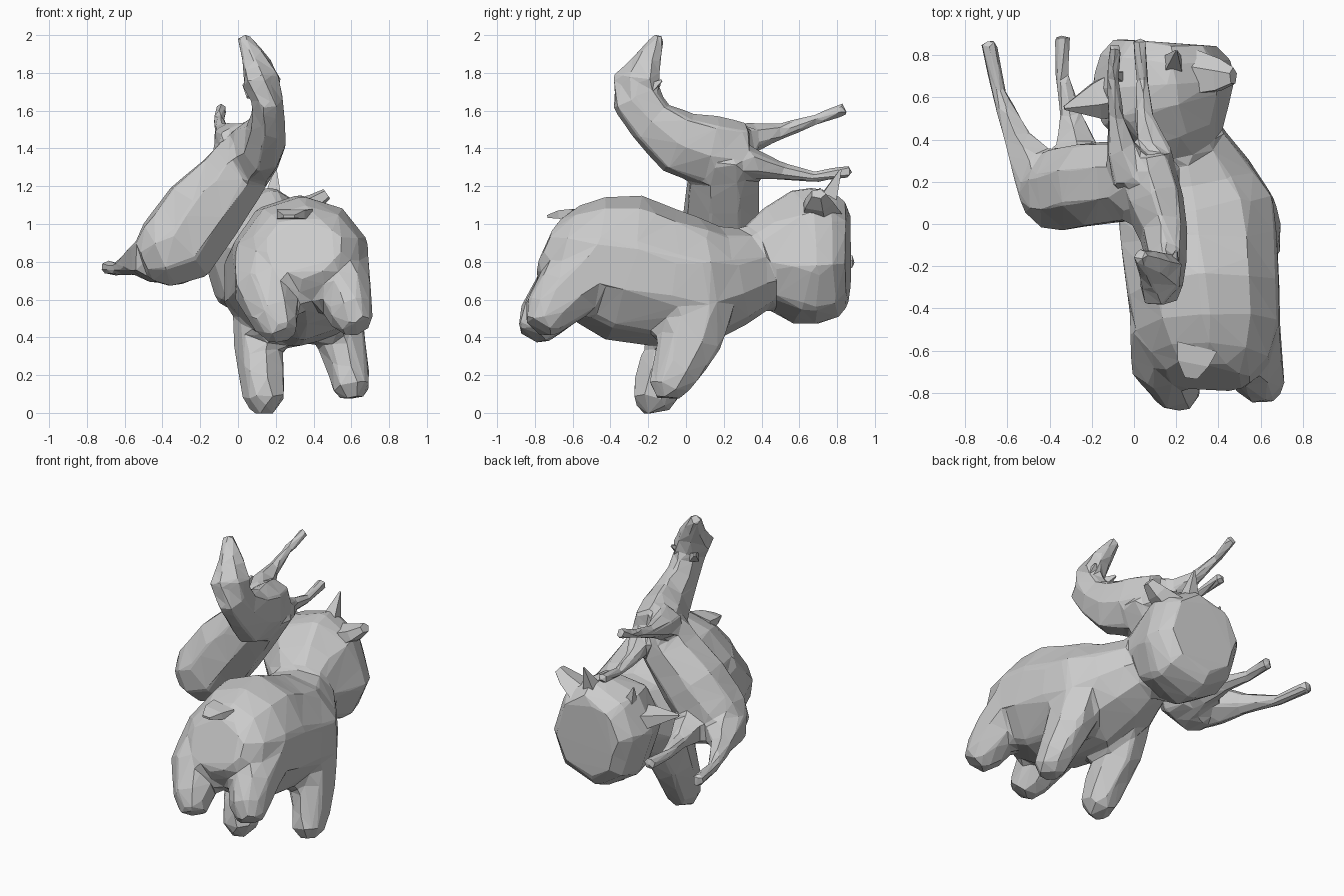
import bpy, bmesh
from math import cos, sin, pi, copysign
from mathutils import Vector


def loft(name, rings, up=(0, 0, 1), sides=8, power=1.0):
    """Low-poly skin over rings (x, y, z, radius across, radius along 'up')."""
    up = Vector(up)
    pts = [Vector(r[:3]) for r in rings]
    bm = bmesh.new()
    loops = []
    for i, r in enumerate(rings):
        t = (pts[min(i + 1, len(pts) - 1)] - pts[max(i - 1, 0)]).normalized()
        u = t.cross(up).normalized()
        v = u.cross(t)
        loop = []
        for k in range(sides):
            a = 2 * pi * (k + 0.5) / sides
            c, s = (copysign(abs(f) ** power, f) for f in (cos(a), sin(a)))
            loop.append(bm.verts.new(pts[i] + 1.05 * (u * r[3] * c + v * r[-1] * s)))
        loops.append(loop)
    for a, b in zip(loops, loops[1:]):
        for k in range(sides):
            n = (k + 1) % sides
            bm.faces.new((a[k], a[n], b[n], b[k]))
    bm.faces.new(loops[0][::-1])
    bm.faces.new(loops[-1])
    bmesh.ops.recalc_face_normals(bm, faces=bm.faces)
    mesh = bpy.data.meshes.new(name)
    bm.to_mesh(mesh)
    bm.free()
    obj = bpy.data.objects.new(name, mesh)
    bpy.context.collection.objects.link(obj)
    return obj


def fuse(parts, name, voxel, ratio):
    """Merge parts into one skin, then cut it down to irregular flat facets."""
    bpy.ops.object.select_all(action='DESELECT')
    for p in parts:
        p.select_set(True)
    obj = bpy.context.view_layer.objects.active = parts[0]
    bpy.ops.object.join()
    obj.name = name
    m = obj.modifiers.new("merge", 'REMESH')
    m.mode, m.voxel_size = 'VOXEL', voxel
    m = obj.modifiers.new("soften", 'SMOOTH')
    m.factor, m.iterations = 0.5, 2
    m = obj.modifiers.new("facet", 'DECIMATE')
    m.ratio = ratio


# Stout animal: trunk
stout = [loft("trunk", [
    (.34, -.73, .88, .20, .16), (.35, -.64, .84, .29, .26), (.35, -.50, .81, .34, .33),
    (.33, -.33, .77, .36, .38), (.31, -.10, .71, .37, .35), (.29, .08, .69, .37, .33),
    (.26, .24, .72, .29, .26), (.22, .42, .77, .19, .20)], sides=10)]

# Stout animal: four thick legs
stout += [
    loft("front_leg_left", [
        (.14, .08, .65, .16, .20), (.11, -.02, .38, .13, .17), (.13, -.13, .19, .12, .14),
        (.14, -.17, .07, .11, .12), (.14, -.16, .0, .06, .07)], up=(0, 1, 0), sides=7),
    loft("front_leg_right", [
        (.50, .06, .60, .16, .20), (.55, .02, .38, .13, .17), (.59, -.05, .22, .11, .13),
        (.60, -.10, .13, .10, .11), (.61, -.10, .075, .06, .06)], up=(0, 1, 0), sides=7),
    loft("hind_leg_left", [
        (.19, -.48, .80, .20, .22), (.15, -.65, .64, .17, .17), (.20, -.77, .49, .13, .12),
        (.24, -.82, .41, .08, .08)], up=(1, 0, 0), sides=8),
    loft("hind_leg_right", [
        (.50, -.46, .78, .20, .20), (.565, -.64, .64, .17, .145), (.60, -.74, .52, .13, .12),
        (.64, -.78, .45, .08, .08)], up=(1, 0, 0), sides=8)]

# Stout animal: rolled blunt head
stout.append(loft("head", [
    (.25, .30, .82, .14, .14), (.21, .42, .83, .22, .25), (.16, .56, .83, .30, .34),
    (.14, .67, .83, .32, .35), (.145, .79, .84, .29, .32), (.15, .86, .84, .23, .25)],
    up=(-.3, 0, 1), power=.88))
fuse(stout, "stout_animal", .03, .05)

# Stout animal: tail, ears and horns
loft("stout_tail", [
    (.30, -.58, 1.05, .13, .04), (.28, -.66, 1.05, .10, .03), (.27, -.73, 1.04, .04, .01)], sides=4)
loft("right_ear", [
    (.26, .71, 1.04, .12, .08), (.40, .70, 1.11, .08, .05), (.47, .70, 1.16, .04, .03)], sides=5)
loft("left_ear", [
    (-.04, .63, .93, .13, .10), (-.18, .59, .97, .09, .06), (-.33, .55, 1.0, .01, .01)], sides=5)
for name, base, tip in (("right_horn", (.18, .74, 1.10), (.20, .82, 1.29)),
                        ("left_horn", (-.04, .68, 1.0), (-.10, .71, 1.19))):
    loft(name, [base + (.07,), tip + (.006,)], up=(0, 1, 0), sides=4)

# Slender animal: sideways trunk, rump to chest
slender = [loft("trunk", [
    (-.50, .15, .80, .10, .11), (-.43, .15, .83, .17, .18), (-.32, .17, .88, .20, .22),
    (-.19, .19, 1.06, .20, .215), (-.03, .20, 1.24, .19, .18), (.05, .20, 1.36, .18, .18),
    (.05, .20, 1.53, .10, .11)])]

# Slender animal: arched neck and upturned head
slender.append(loft("neck_and_head", [
    (.05, .32, 1.38, .12, .15), (.09, .12, 1.385, .14, .19), (.14, -.04, 1.43, .11, .17),
    (.155, -.18, 1.54, .09, .13), (.155, -.265, 1.66, .08, .13), (.13, -.265, 1.75, .095, .135),
    (.09, -.20, 1.87, .065, .08), (.025, -.145, 1.99, .03, .035)], up=(0, 1, 1), sides=7))

# Slender animal: four long thin legs reaching back
for rings in (
    [(.0, .24, 1.42, .12), (-.06, .36, 1.46, .075), (-.085, .50, 1.49, .042),
     (-.10, .68, 1.55, .03), (-.09, .845, 1.61, .033)],
    [(.12, .18, 1.34, .10), (.10, .34, 1.32, .085), (.05, .50, 1.28, .048),
     (.04, .68, 1.25, .03), (.025, .875, 1.28, .035)],
    [(-.42, .16, .83, .14), (-.46, .26, .82, .13), (-.55, .40, .80, .07),
     (-.64, .62, .76, .036), (-.69, .865, .77, .04)],
    [(-.30, .20, .84, .16), (-.27, .36, .82, .11), (-.30, .52, .80, .055),
     (-.34, .70, .79, .035), (-.34, .89, .80, .04)],
):
    slender.append(loft("leg", rings, sides=6))
fuse(slender, "slender_animal", .018, .04)

# Slender animal: small ears
for name, base, tip in (("slender_ear_left", (.08, -.20, 1.69), (.03, -.14, 1.74)),
                        ("slender_ear_right", (.18, -.20, 1.71), (.20, -.13, 1.76))):
    loft(name, [base + (.04,), tip + (.008,)], sides=4)
